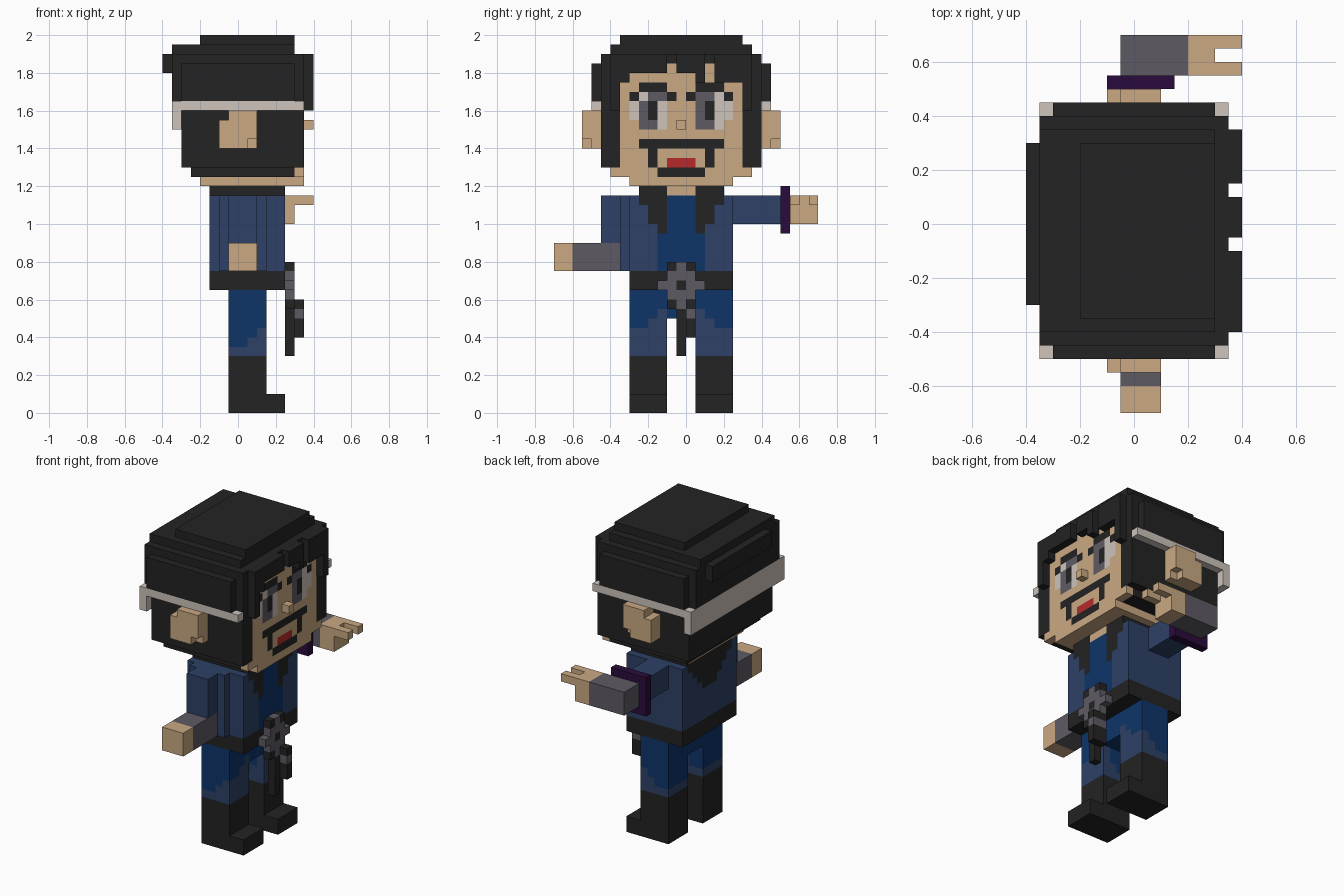
import bpy, bmesh

if "Cube" in bpy.data.objects:
    bpy.data.objects.remove(bpy.data.objects["Cube"])

V = 0.05  # block size


def lin(c):
    c /= 255
    return c / 12.92 if c <= 0.04045 else ((c + 0.055) / 1.055) ** 2.4


COLOURS = {
    "k": ("black", (35, 35, 35)), "s": ("skin", (202, 169, 131)),
    "w": ("off_white", (205, 195, 187)), "n": ("navy", (45, 65, 102)),
    "b": ("blue", (13, 53, 105)), "p": ("purple", (42, 11, 60)),
    "g": ("grey", (94, 90, 100)), "r": ("red", (182, 42, 42)),
}
mats = []
for name, rgb in COLOURS.values():
    m = bpy.data.materials.new(name)
    m.diffuse_color = (*[lin(c) for c in rgb], 1)
    m.use_nodes = True
    m.node_tree.nodes["Principled BSDF"].inputs["Base Color"].default_value = m.diffuse_color
    mats.append(m)
INDEX = {key: i for i, key in enumerate(COLOURS)}

grid = {}  # block cell -> (part, colour); later boxes replace earlier ones


def box(part, col, x0, x1, y0, y1, z0, z1):
    r = [range(round(a / V), round(b / V)) for a, b in ((x0, x1), (y0, y1), (z0, z1))]
    for i in r[0]:
        for j in r[1]:
            for k in r[2]:
                grid[i, j, k] = (part, col)


def paint(part, x, y, ztop, rows):
    """One-block-thick pixel picture facing +x; dots are left alone."""
    for n, row in enumerate(rows):
        for m, ch in enumerate(row):
            if ch != ".":
                grid[round(x / V), round(y / V) + m, round(ztop / V) - n] = (part, ch)


# boots and legs
for y in (-0.3, 0.05):
    box("boots", "k", -0.05, 0.15, y, y + 0.2, 0, 0.3)
    box("boots", "k", 0.15, 0.25, y, y + 0.2, 0, 0.1)
    box("legs", "b", -0.05, 0.15, y, y + 0.2, 0.3, 0.65)
    box("legs", "n", -0.05, 0.15, y, y + 0.2, 0.3, 0.35)
    box("legs", "n", 0.05, 0.15, y, y + 0.2, 0.35, 0.4)
box("legs", "b", -0.05, 0.15, -0.1, 0.05, 0.5, 0.65)
# worn knee patches, stepping up towards the middle
paint("legs", 0.1, -0.3, 0.5, ["...n...n...", "..nn...nn..", "nnnn...nnnn"])

# belt and jacket
box("belt", "k", -0.15, 0.25, -0.3, 0.25, 0.65, 0.75)
box("jacket", "n", -0.15, 0.25, -0.3, 0.25, 0.75, 1.15)
box("jacket", "b", 0.2, 0.25, -0.15, 0.1, 0.75, 1.15)
box("jacket", "k", -0.15, 0.25, -0.25, 0.2, 1.15, 1.2)
box("neck", "s", 0, 0.25, -0.1, 0.05, 1.15, 1.2)
paint("jacket", 0.2, -0.25, 1.1, ["kkk...kkk", ".kk...kk.", ".kk...kk.", "..k...k.."])
paint("jacket", -0.15, -0.25, 1.1, ["kkkkkkkkk", ".kkkkkkk.", "..kkkkk..", "...kkk..."])

# bent arm
box("bent_arm", "n", -0.1, 0.15, -0.35, -0.3, 0.75, 1.15)
box("bent_arm", "n", -0.05, 0.1, -0.45, -0.35, 0.9, 1.15)
box("bent_arm", "g", -0.05, 0.1, -0.6, -0.35, 0.75, 0.9)
box("bent_arm", "s", -0.05, 0.1, -0.7, -0.6, 0.75, 0.9)

# raised arm, bracelet, gloved hand with two fingers
box("raised_arm", "n", -0.05, 0.1, 0.25, 0.5, 1.0, 1.15)
box("bracelet", "p", -0.1, 0.15, 0.5, 0.55, 0.95, 1.2)
box("hand", "g", -0.05, 0.2, 0.55, 0.7, 1.0, 1.15)
box("hand", "s", 0.2, 0.3, 0.55, 0.7, 1.0, 1.15)
for y in (0.55, 0.65):
    box("hand", "s", 0.3, 0.4, y, y + 0.05, 1.1, 1.15)

# buckle with hanging straps
paint("buckle", 0.25, -0.15, 0.75, [".kgk.", ".ggg.", "ggkgg", ".ggg.", ".kgk.", "..kg."])
box("strap", "k", 0.25, 0.3, -0.05, 0, 0.3, 0.5)
box("strap", "k", 0.3, 0.35, 0, 0.05, 0.4, 0.6)
box("strap", "g", 0.3, 0.35, 0, 0.05, 0.5, 0.55)
box("strap", "k", 0.25, 0.3, 0, 0.05, 0.4, 0.5)

# hair below the headband
box("hair", "k", -0.25, 0.3, -0.4, 0.35, 1.25, 1.3)
box("hair", "k", -0.3, 0.35, -0.45, 0.4, 1.3, 1.65)
# headband, deeper at the back
box("headband", "w", -0.35, -0.3, -0.5, 0.45, 1.5, 1.65)
for y in (-0.5, 0.4):
    box("headband", "w", -0.35, 0.35, y, y + 0.05, 1.6, 1.65)
# stepped crown of hair
for x0, x1, y0, y1, z0, z1 in (
        (-0.35, 0.35, -0.45, 0.4, 1.65, 1.9), (-0.3, 0.3, -0.5, 0.45, 1.65, 1.85),
        (-0.4, -0.35, -0.3, 0.3, 1.8, 1.9), (-0.35, 0.3, -0.4, 0.35, 1.9, 1.95),
        (-0.2, 0.3, -0.35, 0.3, 1.95, 2.0)):
    box("hair", "k", x0, x1, y0, y1, z0, z1)

# face and jaw
box("face", "s", -0.2, 0.35, -0.3, 0.25, 1.2, 1.25)
box("face", "s", 0.3, 0.35, -0.4, 0.35, 1.25, 1.3)
box("face", "s", 0.25, 0.35, -0.35, 0.3, 1.3, 1.85)
paint("face", 0.3, -0.4, 1.7, [
    "...kkk...kkk...",
    "..kwggk.kggwk..",
    "..wgkw...gkww..",
    "..wgkw...gkww..",
    "...ggw...ggw...",
    "...............",
    "...kkkkkkkkk...",
    "....k.....k....",
    "....k.rrr.k....",
    ".....kkkkk....."])
box("nose", "s", 0.35, 0.4, -0.05, 0, 1.5, 1.55)

# fringe with two partings
paint("fringe", 0.35, -0.4, 1.85, [
    "kkkkkk.kkk.kkkk",
    "kkkkkk.kkk.kkkk",
    "kk.......k.kkkk",
    "k.............k",
    "k.............k",
    "k.............k"])

# ears
for inner, outer in ((-0.5, -0.55), (0.4, 0.45)):
    box("ears", "s", -0.1, 0.1, inner, inner + 0.05, 1.4, 1.6)
    box("ears", "s", -0.1, 0.1, outer, outer + 0.05, 1.4, 1.6)
    for y in (inner, outer):
        grid.pop((-2, round(y / V), 31), None)
    grid.pop((1, round(outer / V), 28), None)

# skin the blocks: only faces open to the air are built
SIDES = []
for axis in range(3):
    u, v = (axis + 1) % 3, (axis + 2) % 3
    for s in (1, -1):
        corners = []
        for a, b in ((0, 0), (1, 0), (1, 1), (0, 1))[::s]:
            c = [0, 0, 0]
            c[axis], c[u], c[v] = (s > 0), a, b
            corners.append(c)
        d = [0, 0, 0]
        d[axis] = s
        SIDES.append((d, corners))

for part in sorted({p for p, _ in grid.values()}):
    bm = bmesh.new()
    verts = {}
    for cell, (owner, col) in grid.items():
        if owner != part:
            continue
        for d, corners in SIDES:
            if tuple(a + b for a, b in zip(cell, d)) in grid:
                continue
            ring = []
            for c in corners:
                key = tuple(a + int(b) for a, b in zip(cell, c))
                if key not in verts:
                    verts[key] = bm.verts.new([t * V for t in key])
                ring.append(verts[key])
            bm.faces.new(ring).material_index = INDEX[col]
    me = bpy.data.meshes.new(part)
    for m in mats:
        me.materials.append(m)
    bm.to_mesh(me)
    bm.free()
    bpy.context.collection.objects.link(bpy.data.objects.new(part, me))
